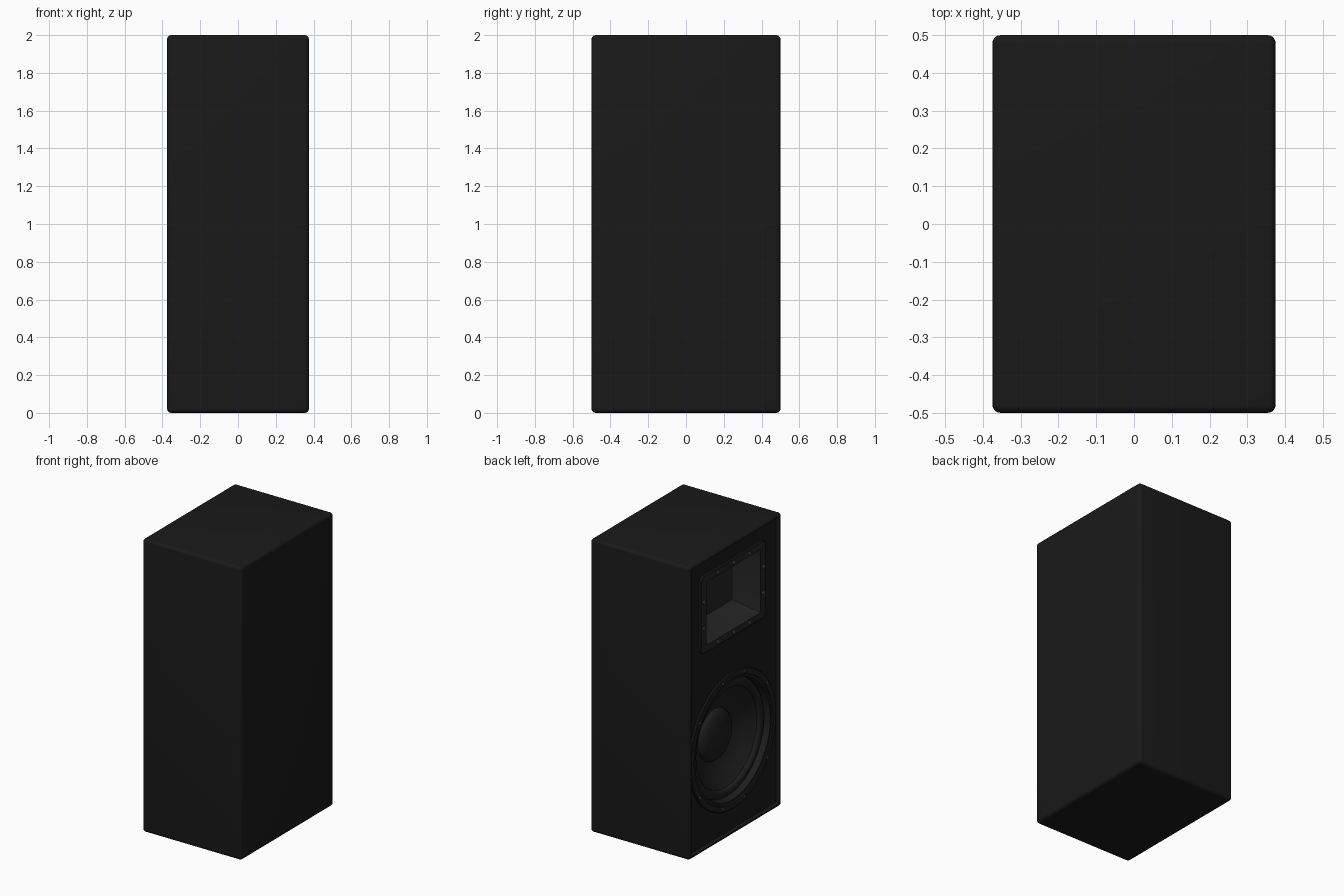
import bpy, bmesh, math
from mathutils import Matrix, Vector

if "Cube" in bpy.data.objects:
    bpy.data.objects.remove(bpy.data.objects["Cube"])

PANEL = -0.345            # x of the recessed baffle; speaker faces -x
HORN_Z, WOOFER_Z = 1.605, 0.63


def material(name, v):
    m = bpy.data.materials.new(name)
    m.diffuse_color = (v, v, v, 1)
    m.use_nodes = True
    m.node_tree.nodes["Principled BSDF"].inputs["Base Color"].default_value = m.diffuse_color
    return m


BLACK = material("cabinet_black", 0.010)
CONE = material("driver_black", 0.013)
HORN = material("horn_grey", 0.018)
STEEL = material("screw_grey", 0.08)


def finish(name, bm, mat, smooth=True):
    bmesh.ops.recalc_face_normals(bm, faces=bm.faces[:])
    me = bpy.data.meshes.new(name)
    bm.to_mesh(me)
    bm.free()
    ob = bpy.data.objects.new(name, me)
    bpy.context.collection.objects.link(ob)
    me.materials.append(mat)
    bpy.ops.object.select_all(action='DESELECT')
    ob.select_set(True)
    bpy.context.view_layer.objects.active = ob
    if smooth:
        bpy.ops.object.shade_smooth_by_angle(angle=math.radians(35))
    return ob


def box(size, centre):
    bm = bmesh.new()
    bmesh.ops.create_cube(bm, size=1, matrix=Matrix.Translation(centre) @ Matrix.Diagonal((*size, 1)))
    return bm


def lathe(name, profile, z, mat, steps=64):
    """Revolve (radius, depth) points about the driver axis (x)."""
    bm = bmesh.new()
    vs = [bm.verts.new((PANEL + d, 0, z + r)) for r, d in profile]
    es = [bm.edges.new(p) for p in zip(vs, vs[1:])]
    bmesh.ops.spin(bm, geom=vs + es, cent=(0, 0, z), axis=(1, 0, 0), angle=math.tau, steps=steps)
    bmesh.ops.remove_doubles(bm, verts=bm.verts[:], dist=1e-4)
    return finish(name, bm, mat)


def rounded_rect(bm, w, h, r, depth, n=5):
    """Loop of vertices for a rounded rectangle parallel to the baffle."""
    loop = []
    for i, (sy, sz) in enumerate([(1, 1), (-1, 1), (-1, -1), (1, -1)]):
        for k in range(n):
            a = math.pi / 2 * (i + k / (n - 1))
            loop.append(bm.verts.new((PANEL + depth, sy * (w - r) + r * math.cos(a),
                                      HORN_Z + sz * (h - r) + r * math.sin(a))))
    return loop


def screws(name, points, r, depth):
    bm = bmesh.new()
    for y, z in points:
        m = Matrix.Translation((PANEL + depth, y, z)) @ Matrix.Rotation(math.pi / 2, 4, 'Y')
        bmesh.ops.create_cone(bm, cap_ends=True, segments=12, radius1=r, radius2=r, depth=0.012, matrix=m)
    finish(name, bm, STEEL)


# cabinet: rounded box with recessed baffle and openings for the drivers
bm = box((0.75, 1, 2), (0, 0, 1))
bmesh.ops.bevel(bm, geom=bm.edges[:], offset=0.022, segments=5, profile=0.5, affect='EDGES')
cabinet = finish("cabinet", bm, BLACK)

cutters = [finish("recess_cutter", box((0.2, 0.955, 1.955), (PANEL - 0.1, 0, 1)), BLACK, False),
           finish("horn_cutter", box((0.6, 0.62, 0.47), (PANEL + 0.05, 0, HORN_Z)), BLACK, False)]
bm = bmesh.new()
bmesh.ops.create_cone(bm, cap_ends=True, segments=64, radius1=0.42, radius2=0.42, depth=0.6,
                      matrix=Matrix.Translation((PANEL, 0, WOOFER_Z)) @ Matrix.Rotation(math.pi / 2, 4, 'Y'))
cutters.append(finish("woofer_cutter", bm, BLACK, False))

bpy.context.view_layer.objects.active = cabinet
for c in cutters:
    mod = cabinet.modifiers.new(c.name, 'BOOLEAN')
    mod.operation, mod.solver, mod.object = 'DIFFERENCE', 'EXACT', c
    bpy.ops.object.modifier_apply(modifier=mod.name)
    bpy.data.objects.remove(c)
bpy.ops.object.select_all(action='DESELECT')
cabinet.select_set(True)
bpy.ops.object.shade_smooth_by_angle(angle=math.radians(35))

# horn: flange plate, then a tapering mouth with a flat throat
bm = bmesh.new()
loops = [rounded_rect(bm, *p) for p in [
    (0.350, 0.265, 0.035, 0.0), (0.350, 0.265, 0.035, -0.010), (0.345, 0.260, 0.03, -0.014),
    (0.292, 0.215, 0.004, -0.014), (0.290, 0.213, 0.004, -0.008), (0.240, 0.155, 0.003, 0.165)]]
for a, b in zip(loops, loops[1:]):
    for i in range(len(a)):
        j = (i + 1) % len(a)
        bm.faces.new((a[i], a[j], b[j], b[i]))
bm.faces.new(loops[-1])
finish("horn", bm, HORN)

# woofer: frame ring, rolled surround, cone and domed dust cap
lathe("woofer_frame", [(0.465, 0), (0.465, -0.010), (0.460, -0.014), (0.425, -0.014), (0.420, -0.008),
                       (0.405, -0.008), (0.400, 0.0), (0.395, 0.045)], WOOFER_Z, CONE)
roll = [(0.365 + 0.03 * math.cos(math.pi * k / 8), 0.045 - 0.025 * math.sin(math.pi * k / 8))
        for k in range(9)]
lathe("woofer_surround", roll, WOOFER_Z, CONE)
lathe("woofer_cone", [(0.335, 0.045), (0.28, 0.085), (0.23, 0.112), (0.17, 0.135)], WOOFER_Z, CONE)
cap = [(0.175 * math.cos(math.pi / 2 * k / 8), 0.132 - 0.06 * math.sin(math.pi / 2 * k / 8))
       for k in range(9)]
lathe("dust_cap", cap, WOOFER_Z, CONE)

# screws
horn_pts = [(y, HORN_Z + s * 0.237) for y in (-0.17, 0, 0.17) for s in (-1, 1)]
horn_pts += [(s * 0.32, HORN_Z + z) for z in (-0.09, 0.09) for s in (-1, 1)]
screws("horn_screws", horn_pts, 0.013, -0.016)
woofer_pts = [(sy * 0.443 * math.sin(a), WOOFER_Z + sz * 0.443 * math.cos(a))
              for a in (math.radians(15), math.radians(55)) for sy in (-1, 1) for sz in (-1, 1)]
screws("woofer_screws", woofer_pts, 0.010, -0.013)
